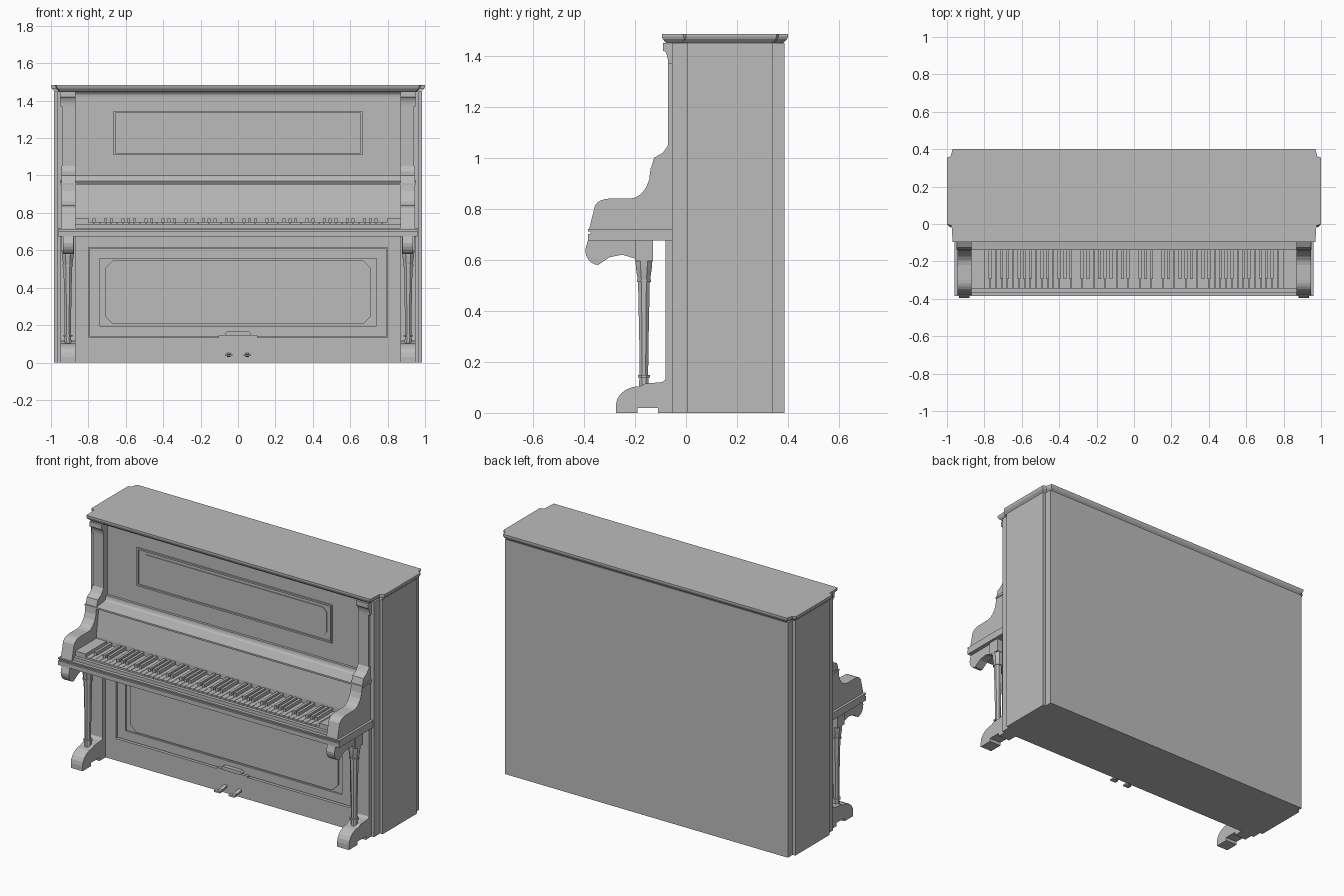
import bpy
import bmesh
from math import sin, cos, pi

cube = bpy.data.objects.get("Cube")
if cube:
    bpy.data.objects.remove(cube)

# Shared positions
PANEL_Y = -.03
PILLAR_Y = -.07
KEY_BACK, KEY_FRONT = -.14, -.345
BED_FRONT = -.385
BED_LOW, BED_TOP = .675, .72
KEY_TOP = .75
LEDGE = .95
LID_LOW, LID_TOP = 1.45, 1.485
POST_IN, POST_OUT = .87, .95
CORE_X, WALL_X = .967, .985
KEYS_X = .8
PANEL_LOW, PANEL_HIGH = .135, .615
STEP = .01

grey = bpy.data.materials.new("plain grey")
grey.use_nodes = True
colour = (.5, .5, .5, 1)
grey.diffuse_color = colour
grey.node_tree.nodes["Principled BSDF"].inputs["Base Color"].default_value = colour


def finish(name, bm, mirror=False):
    bmesh.ops.recalc_face_normals(bm, faces=bm.faces)
    mesh = bpy.data.meshes.new(name)
    bm.to_mesh(mesh)
    bm.free()
    mesh.materials.append(grey)
    obj = bpy.data.objects.new(name, mesh)
    bpy.context.collection.objects.link(obj)
    if mirror:
        obj.modifiers.new("Mirror", "MIRROR").use_mirror_merge = False


def add_loft(bm, rings):
    """Join rings of points into one closed solid."""
    loops = [[bm.verts.new(point) for point in ring] for ring in rings]
    for lower, upper in zip(loops, loops[1:]):
        for i in range(len(lower)):
            bm.faces.new((lower[i - 1], lower[i], upper[i], upper[i - 1]))
    bm.faces.new(loops[0])
    bm.faces.new(loops[-1])


def add_box(bm, xs, ys, zs):
    (left, right), (front, back) = xs, ys
    plan = [(left, front), (right, front), (right, back), (left, back)]
    add_loft(bm, [[(x, y, z) for x, y in plan] for z in zs])


def loft(name, rings, mirror=False):
    bm = bmesh.new()
    add_loft(bm, rings)
    finish(name, bm, mirror)


def box(name, xs, ys, zs, mirror=False):
    bm = bmesh.new()
    add_box(bm, xs, ys, zs)
    finish(name, bm, mirror)


def trace(*steps):
    """Side profile of (y, z) corners; 'rise' or 'run' rounds the way there,
    setting off vertically or level."""
    points = []
    for y, z, *bend in steps:
        if bend:
            y_old, z_old = points[-1]
            for i in range(1, 5):
                early, late = sin(i * pi / 10), 1 - cos(i * pi / 10)
                across, up = (late, early) if bend == ["rise"] else (early, late)
                points.append((y_old + (y - y_old) * across, z_old + (z - z_old) * up))
        points.append((y, z))
    return points


def pair(name, profile, left=POST_IN, right=POST_OUT):
    """Side profile given thickness, on both sides of the model."""
    loft(name, [[(x, y, z) for y, z in profile] for x in (left, right)], mirror=True)


def rail(name, profile, reach):
    """Side profile running across the whole model."""
    loft(name, [[(x, y, z) for y, z in profile] for x in (-reach, reach)])


def frame(name, reach, low, high, width, ys):
    bm = bmesh.new()
    for bottom in (low, high - width):
        add_box(bm, (-reach, reach), ys, (bottom, bottom + width))
    for left in (-reach, reach - width):
        add_box(bm, (left, left + width), ys, (low + width, high - width))
    finish(name, bm)


def clipped_panel(name, reach, low, high, clip, ys):
    """Raised panel with clipped corners."""
    half = [(reach - clip, low), (reach, low + clip), (reach, high - clip), (reach - clip, high)]
    outline = half + [(-x, z) for x, z in reversed(half)]
    loft(name, [[(x, y, z) for x, z in outline] for y in ys])


def turned(name, *rings):
    """Eight-sided turning on the leg axis from (height, radius) rings."""
    angles = [(i + .5) * pi / 4 for i in range(8)]
    loft(name, [[(.91 + r * cos(a), -.165 + r * sin(a), z) for a in angles]
                for z, r in rings], mirror=True)


# Cabinet: core, thicker side walls and front corner strips
box("cabinet_core", (-CORE_X, CORE_X), (PANEL_Y, .387), (0, LID_LOW))
box("side_wall", (CORE_X, WALL_X), (.005, .34), (0, LID_LOW), mirror=True)
box("corner_strip", (POST_IN, CORE_X), (-.055, PANEL_Y), (0, LID_LOW), mirror=True)

# Lid with notched corners, its underside stepped inwards
half_lid = [(.97, -.095), (.975, -STEP), (1, 0), (1, .355), (.98, .362), (.97, .4)]
lid = half_lid + [(-x, y) for x, y in reversed(half_lid)]
levels = [(LID_LOW, .018), (LID_TOP - 2 * STEP, .004), (LID_TOP - STEP, 0), (LID_TOP, 0)]
loft("lid", [[(x - inset if x > 0 else x + inset,
               y + inset if y < 0 else y - inset, z) for x, y in lid]
             for z, inset in levels])

# Upper front
rail("top_rail", trace((PANEL_Y, 1.42), (-.06, LID_LOW, "rise"), (PANEL_Y, LID_LOW)), POST_IN)
frame("upper_panel_frame", .665, 1.11, 1.345, STEP, (PANEL_Y - STEP, PANEL_Y))
clipped_panel("upper_panel", .63, 1.14, 1.315, .025, (PANEL_Y - STEP / 2, PANEL_Y))

# Upper pillars with flared capitals
box("upper_pillar", (POST_IN, POST_OUT - STEP), (PILLAR_Y, PANEL_Y), (1, LID_LOW), mirror=True)
pair("pillar_capital", trace((PANEL_Y, 1.37), (PILLAR_Y, 1.37), (-.09, 1.42, "rise"),
                             (-.09, LID_LOW), (PANEL_Y, LID_LOW)))

# Music ledge and fallboard
rail("music_ledge", trace((PANEL_Y, LEDGE), (KEY_BACK, LEDGE), (KEY_BACK, LEDGE + STEP),
                          (-.06, LEDGE + 2 * STEP), (-.045, 1, "run"), (PANEL_Y, 1)), POST_OUT)
rail("fallboard", trace((PANEL_Y, BED_TOP), (KEY_BACK, BED_TOP), (KEY_BACK, .78),
                        (-.115, LEDGE), (PANEL_Y, LEDGE)), POST_IN)

# Curved arms beside the keys
pair("arm", trace((PANEL_Y, BED_TOP), (-.38, BED_TOP), (-.36, .8), (-.3, .84, "rise"),
                  (-.22, .84), (KEY_BACK, LEDGE, "run"), (-.125, 1), (-.09, 1.02),
                  (PILLAR_Y, 1.05), (PANEL_Y, 1.05)), right=POST_OUT - STEP / 2)

# Keybed: two boards with a groove between
for name, front, low, high in (("keybed", BED_FRONT, BED_LOW, .702),
                               ("keybed_groove", BED_FRONT + STEP, .702, .712),
                               ("keybed_top", BED_FRONT, .712, BED_TOP)):
    box(name, (-.96, .96), (front, PANEL_Y), (low, high))
box("key_slip", (-POST_IN, POST_IN), (KEY_FRONT - 2 * STEP, KEY_FRONT), (BED_TOP, KEY_TOP - STEP))
box("key_block", (KEYS_X, POST_IN), (KEY_FRONT, KEY_BACK), (BED_TOP, .77), mirror=True)

# Keys in the usual groups of two and three
white, black = bmesh.new(), bmesh.new()
total, gap, slim = 52, .001, .008
width = 2 * KEYS_X / total
for i in range(total):
    left = i * width - KEYS_X
    right = left + width
    add_box(white, (left + gap, right - gap), (KEY_FRONT, KEY_BACK), (BED_TOP, KEY_TOP))
    if i + 1 < total and i % 7 not in (1, 4):
        add_box(black, (right - slim, right + slim), (-.295, KEY_BACK), (BED_TOP, .77))
finish("white_keys", white)
finish("black_keys", black)

# Scrolled brackets under the keybed
pair("scroll_bracket", trace((-.13, BED_LOW), (BED_FRONT, BED_LOW), (-.395, .64),
                             (-.345, .58, "rise"), (-.3, .61), (-.25, .62),
                             (-.2, .605), (-.13, .605)), left=.88, right=.935)

# Legs: square head, flared neck, tapered shaft, collars and pin
box("leg_head", (.876, .944), (-.2, -.13), (.595, BED_LOW), mirror=True)
turned("leg_neck", (.52, .026), (.57, .034), (.6, .036))
turned("leg_shaft", (.14, .018), (.25, .019), (.52, .025))
turned("leg_pin", (.1, .021), (.14, .019))
for name, height, radius in (("upper_collar", .513, .03), ("lower_collar", .138, .026)):
    turned(name, (height, radius), (height + STEP, radius))

# Feet with a notch beneath, and the posts behind them
pair("foot", trace((PANEL_Y, 0), (-.11, 0), (-.11, .02), (-.19, .02), (-.19, 0), (-.275, 0),
                   (-.275, .03), (-.18, .105, "rise"), (-.16, .115), (-.1, .12),
                   (PILLAR_Y, .165, "run"), (PANEL_Y, .165)))
box("lower_post", (POST_IN, POST_OUT), (PILLAR_Y - STEP, PANEL_Y), (.1, BED_LOW), mirror=True)

# Lower front: surrounding boards around a layered panel
board = (PANEL_Y - 2 * STEP, PANEL_Y)
box("kick_board", (-POST_IN, POST_IN), board, (0, PANEL_LOW))
box("lower_rail", (-POST_IN, POST_IN), board, (PANEL_HIGH, BED_LOW))
box("lower_stile", (KEYS_X, POST_IN), board, (PANEL_LOW, PANEL_HIGH), mirror=True)
layer = (PANEL_Y - STEP, PANEL_Y)
frame("lower_panel_frame", KEYS_X - STEP / 2, PANEL_LOW + STEP / 2, PANEL_HIGH - STEP / 2, .055, layer)
clipped_panel("lower_panel", .71, .205, .545, .04, layer)

# Panel catch and pedals
box("catch_base", (-.105, .105), (-.056, PANEL_Y), (PANEL_LOW, PANEL_LOW + STEP))
clipped_panel("catch", .07, PANEL_LOW + STEP, .167, STEP, (-.065, PANEL_Y))
pair("pedal", trace((-.05, .035), (-.09, .03), (-.12, .035), (-.12, .045), (-.09, .04), (-.05, .05)),
     left=.04, right=.06)
box("pedal_toe", (.03, .07), (-.135, -.11), (.034, .044), mirror=True)
